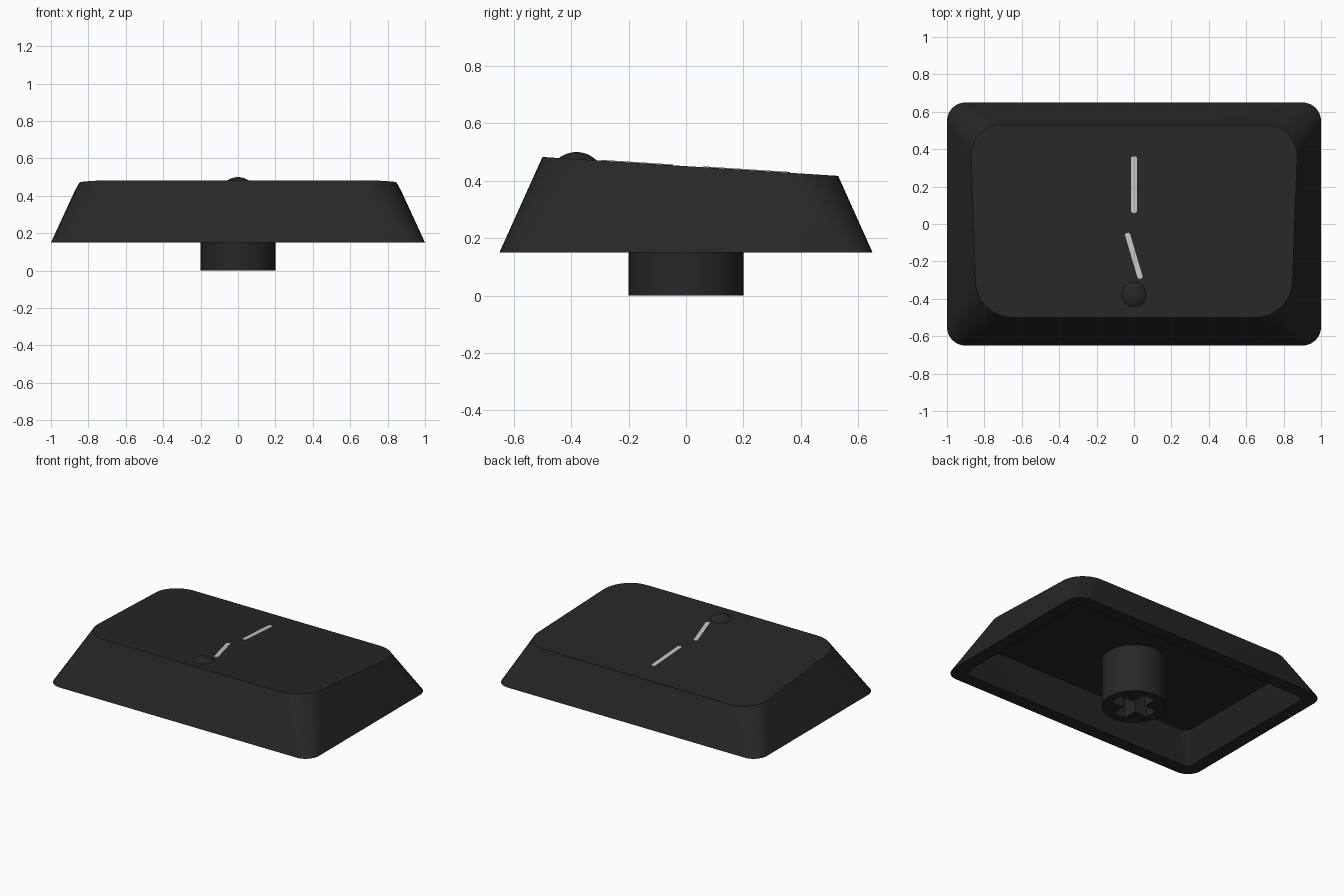
import bpy, bmesh, math
from mathutils import Vector, Matrix

if "Cube" in bpy.data.objects:
    bpy.data.objects.remove(bpy.data.objects["Cube"])


def material(name, value):
    m = bpy.data.materials.new(name)
    m.diffuse_color = (value, value, value, 1)
    m.use_nodes = True
    m.node_tree.nodes["Principled BSDF"].inputs["Base Color"].default_value = m.diffuse_color
    return m


BLACK = material("black plastic", 0.02)
GREY = material("light grey paint", 0.55)
SEG = 10


def top_z(y):
    """Height of the sloping top face."""
    return 0.483 - 0.064 * (y + 0.5)


def finish(bm, name, mat, smooth=True):
    bmesh.ops.recalc_face_normals(bm, faces=bm.faces[:])
    mesh = bpy.data.meshes.new(name)
    bm.to_mesh(mesh)
    bm.free()
    mesh.materials.append(mat)
    ob = bpy.data.objects.new(name, mesh)
    bpy.context.collection.objects.link(ob)
    bpy.ops.object.select_all(action='DESELECT')
    ob.select_set(True)
    bpy.context.view_layer.objects.active = ob
    if smooth:
        bpy.ops.object.shade_smooth_by_angle(angle=math.radians(30))
    return ob


def rounded_loop(bm, front, back, z):
    """Rounded outline; front and back are (half width, y, corner radius)."""
    verts = []
    for (w, y, r), sx, sy, start in ((back, 1, 1, 0), (back, -1, 1, 90),
                                     (front, -1, -1, 180), (front, 1, -1, 270)):
        for i in range(SEG + 1):
            a = math.radians(start + 90 * i / SEG)
            px = sx * (w - r) + r * math.cos(a)
            py = y - sy * r + r * math.sin(a)
            verts.append(bm.verts.new((px, py, z(py))))
    return verts


def bridge(bm, a, b):
    n = len(a)
    for i in range(n):
        j = (i + 1) % n
        bm.faces.new((a[i], a[j], b[j], b[i]))


# Hollow tapered cap
bm = bmesh.new()
top = rounded_loop(bm, (0.848, -0.5, 0.2), (0.872, 0.53, 0.165), top_z)
rim_out = rounded_loop(bm, (1, -0.65, 0.1), (1, 0.65, 0.1), lambda y: 0.15)
rim_in = rounded_loop(bm, (0.91, -0.56, 0.03), (0.91, 0.56, 0.03), lambda y: 0.15)
ceiling = rounded_loop(bm, (0.82, -0.47, 0.06), (0.82, 0.47, 0.06), lambda y: 0.33)
bm.faces.new(top)
bridge(bm, top, rim_out)
bridge(bm, rim_out, rim_in)
bridge(bm, rim_in, ceiling)
bm.faces.new(ceiling)
finish(bm, "cap_shell", BLACK)

# Round stem with a cross-shaped socket
bm = bmesh.new()
bmesh.ops.create_cone(bm, cap_ends=True, segments=48, radius1=0.2, radius2=0.2,
                      depth=0.34, matrix=Matrix.Translation((0, 0, 0.17)))
stem = finish(bm, "stem", BLACK, smooth=False)

bm = bmesh.new()
L, W = 0.145, 0.047
outline = [(W, W), (W, L), (-W, L), (-W, W), (-L, W), (-L, -W),
           (-W, -W), (-W, -L), (W, -L), (W, -W), (L, -W), (L, W)]
low = [bm.verts.new((x, y, -0.1)) for x, y in outline]
high = [bm.verts.new((x, y, 0.3)) for x, y in outline]
bm.faces.new(low)
bm.faces.new(high)
bridge(bm, low, high)
cutter = finish(bm, "socket_cutter", BLACK, smooth=False)
cutter.hide_render = True

mod = stem.modifiers.new("socket", 'BOOLEAN')
mod.operation = 'DIFFERENCE'
mod.solver = 'EXACT'
mod.object = cutter
bpy.ops.object.select_all(action='DESELECT')
stem.select_set(True)
bpy.context.view_layer.objects.active = stem
bpy.ops.object.modifier_apply(modifier=mod.name)
bpy.data.objects.remove(cutter)
bpy.ops.object.shade_smooth_by_angle(angle=math.radians(30))

# Domed locating bump
bm = bmesh.new()
bmesh.ops.create_uvsphere(bm, u_segments=32, v_segments=32, radius=0.1,
                          matrix=Matrix.Translation((0, -0.382, 0.4)))
bmesh.ops.bisect_plane(bm, geom=bm.verts[:] + bm.edges[:] + bm.faces[:],
                       plane_co=(0, 0, 0.45), plane_no=(0, 0, 1), clear_inner=True)
finish(bm, "locating_bump", BLACK)


# Painted bars lying on the sloping top
def bar(name, start, end, half=0.015, thick=0.005):
    a, b = Vector(start), Vector(end)
    d = (b - a).normalized()
    side = Vector((-d.y, d.x))
    r = half * 0.5
    # outline with small chamfered ends
    pts = [a + d * r - side * half, b - d * r - side * half, b - side * r, b + side * r,
           b - d * r + side * half, a + d * r + side * half, a + side * r, a - side * r]
    bm = bmesh.new()
    lo = [bm.verts.new((p.x, p.y, top_z(p.y) - 0.002)) for p in pts]
    hi = [bm.verts.new((p.x, p.y, top_z(p.y) + thick - 0.002)) for p in pts]
    bm.faces.new(lo)
    bm.faces.new(hi)
    bridge(bm, lo, hi)
    finish(bm, name, GREY, smooth=False)


bar("straight_bar", (0, 0.06), (0, 0.362))
bar("slanted_bar", (0.035, -0.292), (-0.037, -0.048), half=0.014)
